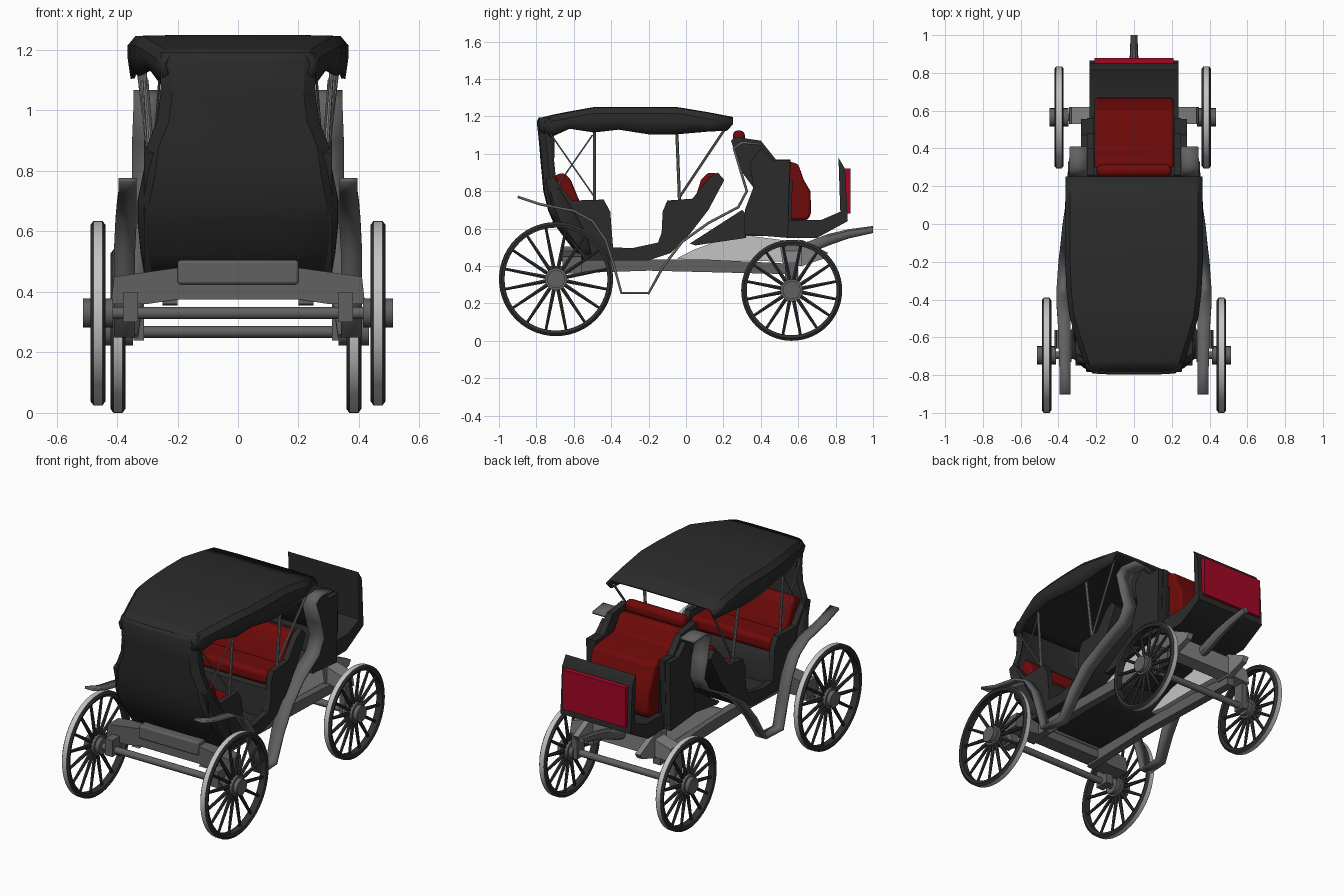
import bpy, bmesh, math
from mathutils import Vector

if "Cube" in bpy.data.objects:
    bpy.data.objects.remove(bpy.data.objects["Cube"])


def material(name, r, g, b):
    m = bpy.data.materials.new(name)
    m.diffuse_color = (r, g, b, 1)
    m.use_nodes = True
    m.node_tree.nodes["Principled BSDF"].inputs["Base Color"].default_value = m.diffuse_color
    return m


BLACK = material("black leather", 0.024, 0.024, 0.024)
DARK = material("dark wheel paint", 0.03, 0.03, 0.032)
GREY = material("grey iron", 0.12, 0.12, 0.12)
MID = material("mid grey metal", 0.22, 0.22, 0.22)
LIGHT = material("light steel", 0.55, 0.55, 0.55)
RED = material("red upholstery", 0.16, 0.003, 0.003)
CRIMSON = material("crimson panel", 0.36, 0.002, 0.018)


def make(name, verts, faces, mats, bevel=0, solid=0):
    me = bpy.data.meshes.new(name)
    me.from_pydata([tuple(v) for v in verts], [], faces)
    bm = bmesh.new()
    bm.from_mesh(me)
    bmesh.ops.recalc_face_normals(bm, faces=bm.faces)
    bm.to_mesh(me)
    bm.free()
    for m in mats:
        me.materials.append(m)
    ob = bpy.data.objects.new(name, me)
    bpy.context.collection.objects.link(ob)
    if solid:
        md = ob.modifiers.new("thickness", 'SOLIDIFY')
        md.thickness, md.offset = solid, 0
    if bevel:
        md = ob.modifiers.new("soft edge", 'BEVEL')
        md.width, md.segments = bevel, 3
    return ob


def prism(name, pts, axis, a, b, mat, bevel=0):
    """Extrude a (y,z) outline along x, or an (x,z) outline along y."""
    put = (lambda p, t: (t, p[0], p[1])) if axis == 'x' else (lambda p, t: (p[0], t, p[1]))
    n = len(pts)
    verts = [put(p, a) for p in pts] + [put(p, b) for p in pts]
    faces = [list(range(n)), list(range(2 * n - 1, n - 1, -1))]
    faces += [(i, (i + 1) % n, n + (i + 1) % n, n + i) for i in range(n)]
    return make(name, verts, faces, [mat], bevel)


def loft(name, rows, mat, solid=0, closed=False):
    n = len(rows[0])
    verts = [v for r in rows for v in r]
    faces = []
    for j in range(len(rows) - 1):
        for i in range(n if closed else n - 1):
            k = (i + 1) % n
            faces.append((j * n + i, j * n + k, (j + 1) * n + k, (j + 1) * n + i))
    if closed:
        faces += [list(range(n)), list(range(len(verts) - n, len(verts)))]
    return make(name, verts, faces, [mat], 0, solid)


def rod(name, p, q, r, mat, sides=8, r2=None):
    p, q = Vector(p), Vector(q)
    rot = (q - p).to_track_quat('Z', 'Y')
    ring = [Vector((math.cos(i * math.tau / sides), math.sin(i * math.tau / sides), 0)) for i in range(sides)]
    return loft(name, [[c + rot @ (v * s) for v in ring] for c, s in ((p, r), (q, r2 or r))], mat, 0, True)


def box(name, x0, x1, y0, y1, z0, z1, mat, bevel=0):
    return prism(name, [(y0, z0), (y1, z0), (y1, z1), (y0, z1)], 'x', x0, x1, mat, bevel)


# Wheels: turned rim with light tread, tapered spokes and hub
def wheel(label, x, y, z, R):
    prof = [(R, -.015), (R, .015), (R - .014, .025), (R - .03, .02), (R - .03, -.02), (R - .014, -.025)]
    N, n = 56, 6
    verts, faces = [], []
    for k in range(N):
        a = k * math.tau / N
        verts += [(x + w, y + r * math.cos(a), z + r * math.sin(a)) for r, w in prof]
        faces += [(k * n + i, k * n + (i + 1) % n, (k + 1) % N * n + (i + 1) % n, (k + 1) % N * n + i) for i in range(n)]
    rim = make(label + "_rim", verts, faces, [DARK, LIGHT])
    for f in rim.data.polygons:
        f.material_index = 1 if f.index % n == 0 else 0
    for k in range(16):
        a = (k + .5) * math.tau / 16
        c, s = math.cos(a), math.sin(a)
        rod(label + "_spoke", (x, y + .04 * c, z + .04 * s), (x, y + (R - .02) * c, z + (R - .02) * s), .012, DARK, 6, .008)
    rod(label + "_hub", (x - .05, y, z), (x + .05, y, z), .048, GREY, 20)
    rod(label + "_hub_collar", (x - .025, y, z), (x + .025, y, z), .06, GREY, 20)


for s, side in ((1, "right"), (-1, "left")):
    wheel("rear_wheel_" + side, s * .463, -.695, .33, .305)
    wheel("front_wheel_" + side, s * .39 - .007, .565, .27, .27)

# Axles, crossbars and springs
rod("rear_axle", (-.44, -.695, .33), (.44, -.695, .33), .02, GREY, 12)
rod("front_axle", (-.38, .565, .268), (.38, .565, .268), .02, GREY, 12)


def sym(half):
    return half + [(-x, z) for x, z in reversed(half)]


prism("rear_crossbar", sym([(.2, .48), (.41, .45), (.42, .36), (.3, .36), (.2, .375)]), 'y', -.66, -.56, GREY)
box("rear_crossbar_block", -.2, .2, -.67, -.55, .425, .505, GREY, .01)
prism("front_crossbar", sym([(.2, .52), (.33, .48), (.345, .40), (.2, .41)]), 'y', .53, .62, MID)

for s in (1, -1):
    # Side rails, fifth-wheel brackets and spring blocks
    prism("lower_rail", [(-.66, .36), (-.56, .44), (-.38, .435), (.1, .435), (.6, .41), (.6, .355), (-.2, .375)],
          'x', s * .2, s * .25, GREY)
    prism("upper_rail", [(-.05, .44), (.05, .49), (.27, .57), (.58, .53), (.6, .42), (.3, .43), (.05, .43)], 'x', s * .17, s * .215, LIGHT)
    prism("front_bracket", [(.5, .52), (.62, .54), (.76, .47), (.74, .44), (.62, .40), (.52, .40)], 'x', s * .19, s * .225, MID)
    box("front_spring_block", s * .31, s * .345, .53, .60, .24, .42, GREY)
    box("rear_spring_block", s * .33, s * .38, -.73, -.64, .30, .40, GREY)

    # Mudguards: one bent sheet from the back over the step to the driver's seat
    path = [(-.9, .77, .335, .395), (-.78, .73, .335, .395), (-.6, .695, .335, .40), (-.5, .64, .335, .405),
            (-.43, .54, .34, .41), (-.385, .4, .34, .41), (-.345, .255, .34, .41), (-.2, .255, .33, .40),
            (-.12, .40, .31, .39), (-.02, .53, .29, .38), (.12, .63, .27, .36), (.28, .715, .26, .35),
            (.325, .80, .255, .35), (.295, .9, .25, .35), (.255, 1.03, .25, .345), (.30, 1.06, .25, .345), (.41, 1.05, .25, .34)]
    loft("mudguard", [[(s * a, y, z), (s * b, y, z)] for y, z, a, b in path], GREY, .014)

    # Passenger body sides
    prism("body_side", [(-.75, .86), (-.71, .88), (-.61, .75), (-.44, .755), (-.405, .69), (-.39, .50), (-.29, .495),
                        (-.15, .525), (-.13, .58), (-.125, .69), (-.1, .75), (.035, .76), (.12, .87), (.17, .9),
                        (.205, .86), (.12, .7), (.02, .57), (-.08, .47), (-.2, .43), (-.54, .43), (-.7, .64)],
          'x', s * .275, s * .31, BLACK)
    # Driver's body sides
    prism("driver_side", [(.24, 1.07), (.26, 1.09), (.40, 1.07), (.48, .97), (.56, .97), (.545, .55), (.31, .57),
                          (.315, .7), (.36, .82), (.3, .9)], 'x', s * .212, s * .25, BLACK)
    prism("driver_side_pod", [(.36, .82), (.34, .95), (.40, 1.03), (.47, .965), (.555, .965), (.545, .55), (.31, .57), (.315, .7)],
          'x', s * .24, s * .28, BLACK)

    # Hood supports
    for p, q, r in (((.31, -.49, 1.14), (.285, -.49, .75), .008), ((.32, -.05, 1.14), (.285, -.035, .75), .009),
                    ((.33, .22, 1.15), (.285, -.04, .76), .007), ((.26, -.72, 1.1), (.285, -.49, .77), .004),
                    ((.3, -.5, 1.1), (.28, -.68, .84), .004)):
        rod("hood_support", (s * p[0], p[1], p[2]), (s * q[0], q[1], q[2]), r, MID)

# Passenger body core: floor, seat boxes, back panels
prism("body_core", [(-.7, .64), (-.68, .68), (-.44, .66), (-.40, .6), (-.39, .48), (-.15, .48), (-.12, .64), (.1, .68),
                    (.17, .9), (.205, .86), (.12, .7), (.02, .57), (-.08, .47), (-.2, .43), (-.54, .43)],
      'x', -.28, .28, BLACK)
prism("front_apron", [(.02, .52), (.3, .7), (.32, .68), (.32, .55), (.05, .51)], 'x', -.24, .24, BLACK)

# Passenger seats
box("rear_seat_cushion", -.27, .27, -.66, -.42, .65, .73, RED, .025)
prism("rear_seat_back", [(-.71, .88), (-.66, .9), (-.62, .87), (-.55, .70), (-.68, .68)], 'x', -.275, .275, RED, .018)
box("front_seat_cushion", -.27, .27, -.11, .09, .65, .73, RED, .025)
prism("front_seat_back", [(.03, .70), (.08, .86), (.12, .9), (.17, .895), (.12, .70)], 'x', -.272, .272, RED, .015)

# Driver's box, seat, footwell and dash
prism("driver_box", [(.31, .56), (.32, .7), (.36, .82), (.3, .9), (.26, 1.05), (.33, 1.04), (.4, .9), (.57, .86), (.56, .56)],
      'x', -.22, .22, BLACK)
prism("driver_seat", [(.29, 1.06), (.34, 1.06), (.4, .975), (.55, .96), (.6, .945), (.63, .86), (.665, .80), (.67, .68),
                      (.65, .645), (.5, .645), (.5, .87), (.36, .88)], 'x', -.21, .21, RED, .016)
box("driver_headrest", -.2, .2, .25, .315, 1.05, 1.125, RED, .028)
prism("footwell_and_dash", [(.54, .55), (.7, .55), (.865, .64), (.85, .92), (.815, .98), (.825, .69), (.72, .645), (.54, .645)],
      'x', -.235, .235, BLACK)
box("dash_panel", -.21, .21, .85, .88, .68, .92, CRIMSON)

# Roof: wide lofted shell with scalloped side edges
roof = [(.25, 1.19, 1.125, .355), (.12, 1.215, 1.12, .357), (-.05, 1.243, 1.105, .358), (-.2, 1.243, 1.105, .358),
        (-.36, 1.243, 1.13, .35), (-.49, 1.243, 1.115, .335), (-.62, 1.22, 1.135, .295), (-.72, 1.2, 1.09, .262),
        (-.78, 1.185, 1.12, .245)]
rows = []
for y, top, low, w in roof:
    half = [(w - .01, low), (w, (low + top) / 2), (w, top - .03), (w - .022, top - .003), (w * .5, top)]
    rows.append([(x, y - .03 * (z < top - .04) * (y > .2), z) for x, z in half + [(-x, z) for x, z in reversed(half)]])
loft("hood_roof", rows, BLACK, .014)

# Back curtain: wraps round the rear corners and tucks under the body
back = [(1.19, -.775, .247, .07), (1.17, -.785, .25, .07), (1.05, -.772, .25, .07), (.96, -.765, .262, .06),
        (.88, -.757, .295, .06), (.8, -.75, .305, .08), (.70, -.725, .325, .12), (.63, -.695, .325, .13),
        (.53, -.62, .315, .1), (.44, -.55, .30, .05)]
rows = []
for z, y, w, d in back:
    half = [(w, y + d), (w, y + .03), (w - .035, y), (w * .4, y - .006)]
    rows.append([(x, v, z) for x, v in half + [(-x, v) for x, v in reversed(half)]])
loft("hood_back", rows, BLACK, .014)

# Draught pole
rows = []
for y, z, r in ((.58, .48, .032), (.66, .50, .035), (.76, .54, .033), (.87, .572, .026), (1.0, .595, .02)):
    rows.append([(.9 * r * math.cos(i * math.tau / 10), y, z + r * math.sin(i * math.tau / 10)) for i in range(10)])
loft("draught_pole", rows, GREY, 0, True)

# Smooth shading with sharp edges kept
bpy.ops.object.select_all(action='DESELECT')
for ob in bpy.context.collection.objects:
    ob.select_set(True)
    bpy.context.view_layer.objects.active = ob
bpy.ops.object.shade_smooth_by_angle(angle=math.radians(35))
